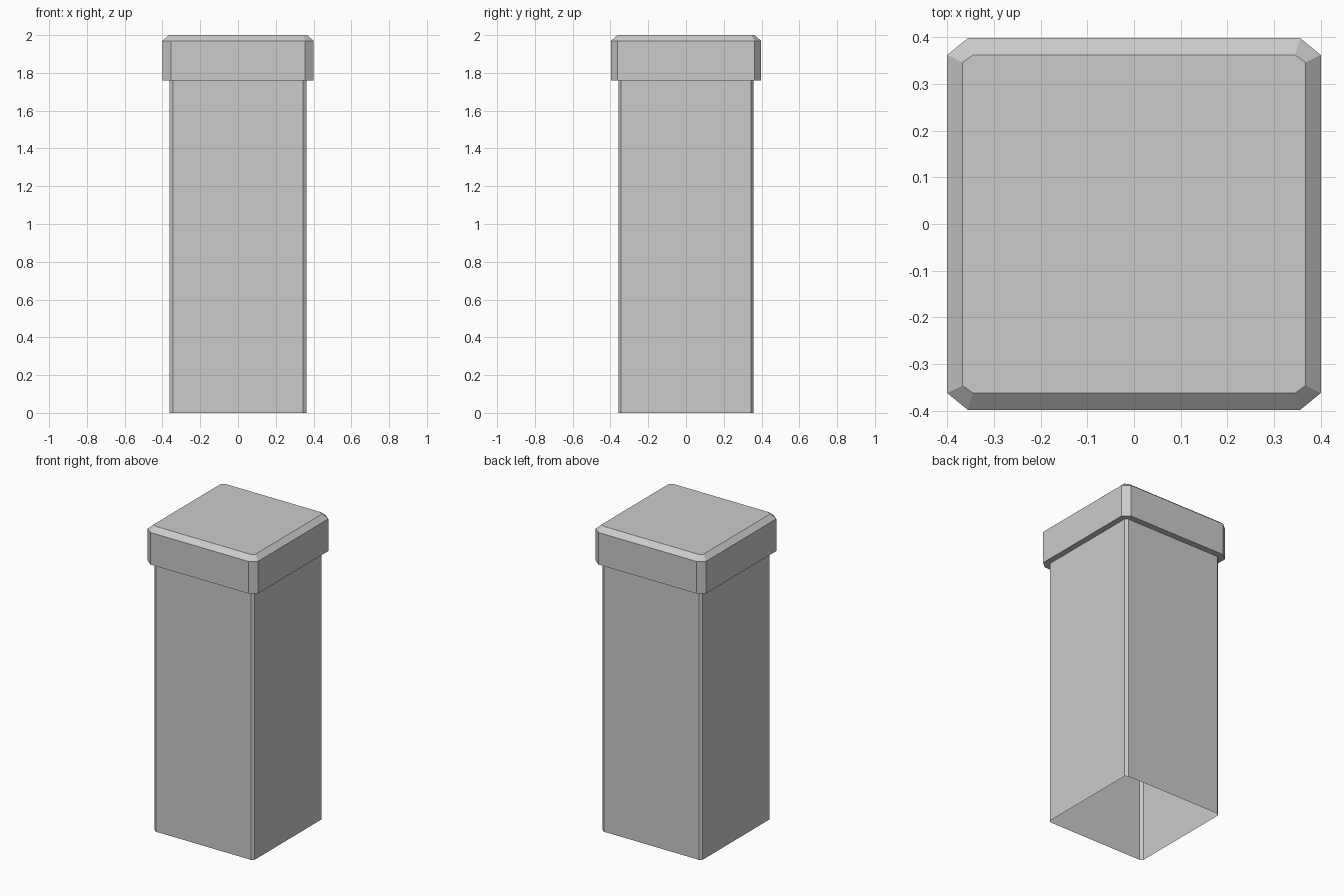
import bpy
import bmesh

cube = bpy.data.objects.get("Cube")
if cube:
    bpy.data.objects.remove(cube, do_unlink=True)

grey = bpy.data.materials.new("plain grey")
grey.use_nodes = True
colour = (0.6, 0.6, 0.6, 1)
grey.diffuse_color = colour
grey.node_tree.nodes["Principled BSDF"].inputs["Base Color"].default_value = colour


def chamfered_ring(bm, hx, hy, cx, cy, z):
    """Rectangle of half sizes hx, hy with corners cut by cx, cy."""
    corner = [(hx, hy - cy), (hx - cx, hy)]
    quarter = corner + [(-x, y) for x, y in reversed(corner)]
    outline = quarter + [(-x, -y) for x, y in quarter]
    return [bm.verts.new((x, y, z)) for x, y in outline]


def loft(name, sections, close_top=False):
    """Skin a stack of chamfered rings, open at the bottom."""
    bm = bmesh.new()
    rings = [chamfered_ring(bm, *s) for s in sections]
    for low, high in zip(rings, rings[1:]):
        for i in range(len(low)):
            j = (i + 1) % len(low)
            bm.faces.new((low[i], low[j], high[j], high[i]))
    if close_top:
        bm.faces.new(rings[-1])
    mesh = bpy.data.meshes.new(name)
    bm.to_mesh(mesh)
    bm.free()
    mesh.materials.append(grey)
    obj = bpy.data.objects.new(name, mesh)
    bpy.context.collection.objects.link(obj)
    return obj


# Hollow shaft, open underneath
shaft = (0.362, 0.358, 0.018, 0.014)
loft("post_shaft", [(*shaft, 0), (*shaft, 1.76)])

# Overhanging cap: underside lip, sides, bevelled rim and flat top
cap = (0.4, 0.398, 0.044, 0.036)
loft("post_cap", [
    (*shaft, 1.76),
    (*cap, 1.76),
    (*cap, 1.97),
    (0.367, 0.362, 0.022, 0.016, 2.0),
], close_top=True)
